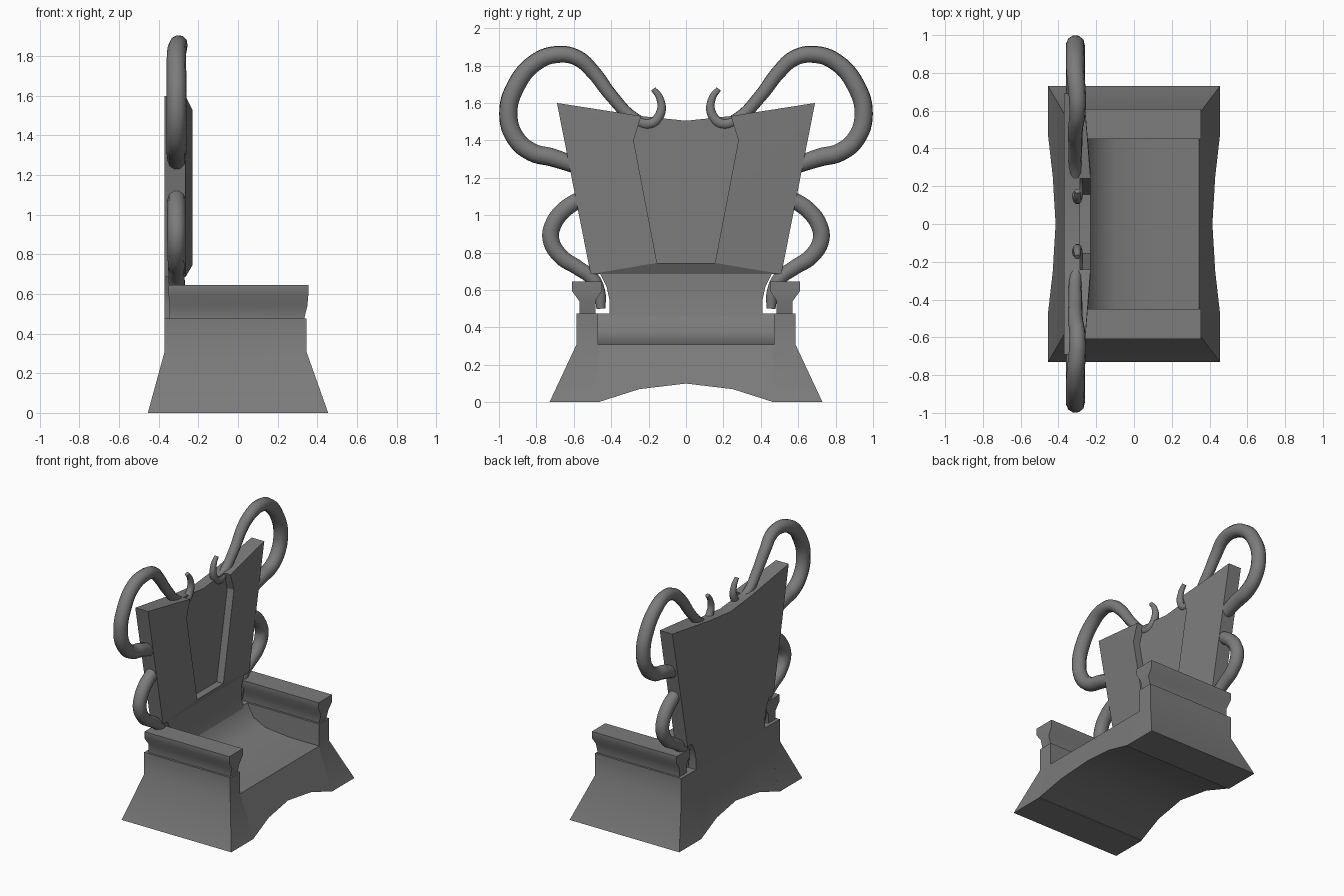
import bpy, bmesh, math

cube = bpy.data.objects.get("Cube")
if cube:
    bpy.data.objects.remove(cube, do_unlink=True)

grey = bpy.data.materials.new("plain_grey")
grey.use_nodes = True
COLOUR = (0.2, 0.2, 0.2, 1)
grey.diffuse_color = COLOUR
grey.node_tree.nodes["Principled BSDF"].inputs["Base Color"].default_value = COLOUR


def finish(bm, name, angle=40):
    """Turn a bmesh into a shaded object."""
    bmesh.ops.remove_doubles(bm, verts=bm.verts, dist=0.0005)
    bmesh.ops.recalc_face_normals(bm, faces=bm.faces)
    mesh = bpy.data.meshes.new(name)
    bm.to_mesh(mesh)
    bm.free()
    mesh.materials.append(grey)
    obj = bpy.data.objects.new(name, mesh)
    bpy.context.collection.objects.link(obj)
    bpy.ops.object.select_all(action='DESELECT')
    obj.select_set(True)
    bpy.context.view_layer.objects.active = obj
    bpy.ops.object.shade_smooth_by_angle(angle=math.radians(angle))
    return obj


def loft(name, loops, angle=40):
    """Skin a row of equal-length closed loops and cap both ends."""
    bm = bmesh.new()
    rings = [[bm.verts.new(p) for p in loop] for loop in loops]
    for a, b in zip(rings, rings[1:]):
        n = len(a)
        for i in range(n):
            bm.faces.new((a[i], a[(i + 1) % n], b[(i + 1) % n], b[i]))
    bm.faces.new(rings[0])
    bm.faces.new(rings[-1])
    return finish(bm, name, angle)


def box_levels(name, levels, side=1):
    """Stack rectangles given as (z, x0, x1, y0, y1)."""
    return loft(name, [[(x0, side * y0, z), (x1, side * y0, z),
                        (x1, side * y1, z), (x0, side * y1, z)]
                       for z, x0, x1, y0, y1 in levels])


def vine(name, points, side):
    """Tapering tube through (x, y, z, radius) points."""
    curve = bpy.data.curves.new(name, 'CURVE')
    curve.dimensions = '3D'
    curve.bevel_depth = 1
    curve.bevel_resolution = 3
    curve.resolution_u = 6
    curve.use_fill_caps = True
    spline = curve.splines.new('BEZIER')
    spline.bezier_points.add(len(points) - 1)
    for bp, (x, y, z, r) in zip(spline.bezier_points, points):
        bp.co = (x, side * y, z)
        bp.radius = r
        bp.handle_left_type = bp.handle_right_type = 'AUTO'
    curve.materials.append(grey)
    obj = bpy.data.objects.new(name, curve)
    bpy.context.collection.objects.link(obj)


# Seat: side profile swept across the width, with an arched lower edge
def seat_section(y, z, x):
    return [(x, y, z), (0.345, y, 0.31), (0.1, y, 0.31), (-0.1, y, 0.33),
            (-0.2, y, 0.38), (-0.25, y, 0.475), (-0.37, y, 0.475),
            (-0.37, y, 0.31), (-x, y, z)]

arch = [(0.47, 0.0, 0.455), (0.25, 0.07, 0.43), (0, 0.1, 0.415)]
stations = [(-y, z, x) for y, z, x in arch] + [(y, z, x) for y, z, x in arch[1::-1]]
loft("seat", [seat_section(*s) for s in stations], 60)

# Panel joining the seat to the backrest
box_levels("seat_riser", [
    (0.46, -0.37, -0.24, -0.41, 0.41), (0.55, -0.37, -0.26, -0.41, 0.41),
    (0.62, -0.37, -0.265, -0.425, 0.425), (0.69, -0.37, -0.27, -0.46, 0.46)])

# Flared arm walls and the arm rests on top
for label, s in (("left", 1), ("right", -1)):
    box_levels("arm_wall_" + label, [
        (0, -0.455, 0.455, 0.46, 0.73), (0.31, -0.37, 0.345, 0.47, 0.585),
        (0.475, -0.37, 0.345, 0.47, 0.585)], s)
    box_levels("arm_rest_" + label, [
        (0.46, -0.345, 0.33, 0.485, 0.57), (0.54, -0.345, 0.35, 0.485, 0.57),
        (0.595, -0.35, 0.355, 0.45, 0.61), (0.645, -0.35, 0.355, 0.45, 0.61)], s)

# Backrest: chamfered slab with a recess that is open at the top
BACK, EDGE, RIM, FLOOR = -0.37, -0.265, -0.23, -0.285
spots = {"A": (0, 1.505), "T": (0.24, 1.53), "C": (0.69, 1.6), "D": (0.51, 0.685),
         "E": (0, 0.685), "S": (0.28, 1.4), "P": (0.155, 0.745), "Q": (0, 0.745)}
depth = {"b": BACK, "e": EDGE, "r": RIM, "f": FLOOR}
faces = ["Ab Tb Cb Db Eb", "Cb Ce De Db", "Db De Ee Eb", "De Ee Qr Pr",
         "Ce De Pr Sr", "Ce Sr Tr", "Cb Tb Tf Tr Ce", "Ab Tb Tf Af",
         "Tr Sr Sf Tf", "Sr Pr Pf Sf", "Pr Qr Qf Pf", "Af Tf Sf Pf Qf"]
bm = bmesh.new()
for s in (1, -1):
    for face in faces:
        corners = [(depth[k[1]], s * spots[k[0]][0], spots[k[0]][1]) for k in face.split()]
        bm.faces.new([bm.verts.new(c) for c in corners])
finish(bm, "backrest", 25)

# Curling vines beside the backrest
X = -0.31
upper = [(-0.3, 0.175, 1.675, 0.015), (-0.3, 0.142, 1.63, 0.02), (-0.3, 0.135, 1.55, 0.026),
         (-0.3, 0.19, 1.49, 0.03), (X, 0.28, 1.52, 0.033), (X, 0.4, 1.64, 0.036),
         (X, 0.5, 1.77, 0.04), (-0.3, 0.58, 1.84, 0.043), (-0.3, 0.68, 1.86, 0.046),
         (X, 0.8, 1.82, 0.048), (X, 0.91, 1.69, 0.05), (X, 0.95, 1.54, 0.05),
         (X, 0.91, 1.41, 0.05), (X, 0.82, 1.335, 0.05), (X, 0.72, 1.31, 0.05),
         (X, 0.6, 1.27, 0.045)]
lower = [(X, 0.56, 1.09, 0.045), (X, 0.65, 1.03, 0.047), (X, 0.71, 0.95, 0.047),
         (X, 0.722, 0.87, 0.047), (X, 0.67, 0.78, 0.045), (X, 0.58, 0.72, 0.042),
         (X, 0.5, 0.66, 0.04), (X, 0.462, 0.58, 0.034), (X, 0.455, 0.5, 0.025)]
for label, s in (("left", 1), ("right", -1)):
    vine("upper_vine_" + label, upper, s)
    vine("lower_vine_" + label, lower, s)
